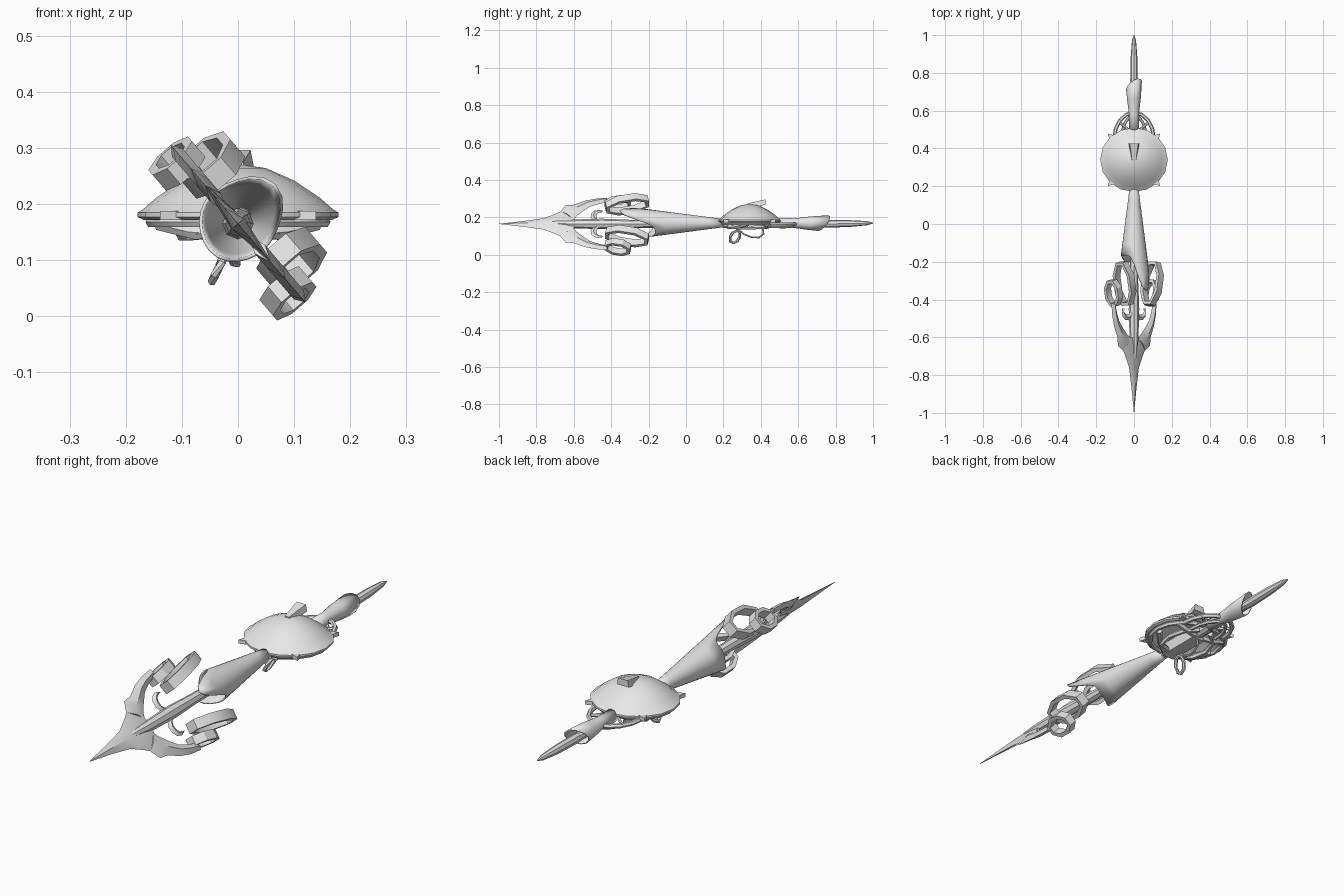
import bpy, bmesh, math
from mathutils import Vector

if "Cube" in bpy.data.objects:
    bpy.data.objects.remove(bpy.data.objects["Cube"])

metal = bpy.data.materials.new("grey metal")
metal.diffuse_color = (0.8, 0.8, 0.8, 1)
metal.use_nodes = True
metal.node_tree.nodes["Principled BSDF"].inputs["Base Color"].default_value = metal.diffuse_color
ZC = 0.165                              # height of the long axis
U = Vector((-0.65, 0, 0.76))            # blade width direction
N = Vector((0.76, 0, 0.65))             # blade thickness direction
Y = Vector((0, 1, 0))
C = Vector((0, 0, ZC))


def loft(name, rings, loop=False, cap=True):
    """Skin a list of closed cross-sections."""
    bm = bmesh.new()
    rows = [[bm.verts.new(p) for p in r] for r in rings]
    m, n = len(rows), len(rows[0])
    for i in range(m if loop else m - 1):
        a, b = rows[i], rows[(i + 1) % m]
        for j in range(n):
            k = (j + 1) % n
            bm.faces.new((a[j], a[k], b[k], b[j]))
    if cap and not loop:
        bm.faces.new(rows[0])
        bm.faces.new(rows[-1])
    bmesh.ops.recalc_face_normals(bm, faces=bm.faces)
    me = bpy.data.meshes.new(name)
    bm.to_mesh(me)
    bm.free()
    me.materials.append(metal)
    ob = bpy.data.objects.new(name, me)
    bpy.context.collection.objects.link(ob)
    return ob


def shaft(name, profile, sides=10):
    """Turned part along y from (y, radius, z) points."""
    return loft(name, [[Vector((r * math.cos(t), y, z + r * math.sin(t)))
                        for t in (2 * math.pi * k / sides for k in range(sides))]
                       for y, r, z in profile])


def tube(name, path, radius, loop=False, sides=6):
    pts = [Vector(p) for p in path]
    m, rings = len(pts), []
    for i, p in enumerate(pts):
        a = pts[i - 1] if (i or loop) else p
        b = pts[(i + 1) % m] if (i < m - 1 or loop) else p
        d = (b - a).normalized()
        ref = Vector((0, 0, 1)) if abs(d.z) < 0.9 else Vector((1, 0, 0))
        e = d.cross(ref).normalized()
        f = d.cross(e)
        rings.append([p + radius * (e * math.cos(t) + f * math.sin(t))
                      for t in (2 * math.pi * k / sides for k in range(sides))])
    return loft(name, rings, loop)


def on_blade(y, r, s=0.0, side=1):
    return C + Y * y + U * (r * side) + N * s


def blade_strip(name, pairs, thick, side):
    """Ridged blade from (outer y, outer r, inner y, inner r) points."""
    rings = []
    for yo, ro, yi, ri in pairs:
        ym, rm = (yo + yi) / 2, (ro + ri) / 2
        rings.append([on_blade(yo, ro, 0, side), on_blade(ym, rm, thick, side),
                      on_blade(yi, ri, 0, side), on_blade(ym, rm, -thick, side)])
    return loft(name, rings)


def hoop(name, centre, a, b, high, tilt, side):
    """Faceted wide band lying across the end of a barb."""
    y0, r0, s0 = centre
    rings = []
    for k in range(8):
        t = 2 * math.pi * (k + 0.5) / 8
        ring = []
        for off, h in ((0, -high), (0, high), (-0.018, high), (-0.018, -high)):
            p, q = (a + off) * math.cos(t), (b + off) * math.sin(t)
            ring.append(on_blade(y0 + p * math.cos(tilt) + h * math.sin(tilt),
                                 r0 - p * math.sin(tilt) + h * math.cos(tilt), s0 + q, side))
        rings.append(ring)
    return loft(name, rings, loop=True)


# Spear tip and mirrored barbs
loft("blade_tip", [[on_blade(y, r), on_blade(y, 0, t), on_blade(y, -r), on_blade(y, 0, -t)]
                   for y, r, t in ((-1, 0.001, 0.001), (-0.87, 0.02, 0.008), (-0.76, 0.04, 0.014),
                                   (-0.70, 0.07, 0.015), (-0.65, 0.10, 0.014), (-0.60, 0.06, 0.01))])
prong = [(-0.67, 0.09, -0.60, 0.03), (-0.645, 0.13, -0.585, 0.055), (-0.60, 0.135, -0.555, 0.085),
         (-0.54, 0.163, -0.515, 0.12), (-0.48, 0.178, -0.475, 0.137), (-0.42, 0.184, -0.43, 0.15)]
for side, word in ((1, "upper"), (-1, "lower")):
    blade_strip(word + "_prong", prong, 0.012, side)
    hook = []
    for k in range(8):
        t = math.radians(-100 + 210 * k / 7)
        w = 0.016 * math.sin(math.pi * (k + 0.4) / 7.8)
        hook.append((-0.46 - (0.035 + w) * math.cos(t), 0.055 + (0.035 + w) * math.sin(t),
                     -0.46 - (0.035 - w) * math.cos(t), 0.055 + (0.035 - w) * math.sin(t)))
    blade_strip(word + "_crescent", hook, 0.008, side)
    hoop(word + "_large_hoop", (-0.315, 0.112, 0.03), 0.125, 0.062, 0.021, -0.2, side)
    hoop(word + "_small_hoop", (-0.365, 0.152, -0.013), 0.075, 0.05, 0.019, -0.2, side)

# Inner spike running through the sleeve
shaft("inner_spike", [(-0.76, 0.002, ZC + 0.005), (-0.70, 0.016, ZC + 0.003), (-0.62, 0.023, ZC),
                      (-0.45, 0.028, ZC), (-0.30, 0.022, ZC), (0.25, 0.018, ZC)], 8)

# Hollow flared sleeve with pointed tongues
rows = []
for i in range(7):
    f = i / 6
    row = []
    for k in range(24):
        t = 2 * math.pi * k / 24
        c = math.cos(t - math.radians(45))
        end = -0.165 - 0.19 * max(0, c) ** 4 - 0.04 * max(0, -math.cos(t - math.radians(60))) ** 6
        y = 0.2 + (end - 0.2) * f
        r = 0.022 + 0.13 * (0.2 - y)
        row.append(Vector((r * math.cos(t), y, ZC + 0.004 + r * math.sin(t))))
    rows.append(row)
sleeve = loft("flared_sleeve", rows, cap=False)
mod = sleeve.modifiers.new("wall", 'SOLIDIFY')
mod.thickness = 0.006

# Domed guard: outside, rim and inside in one profile
dome = [(0.004, 0.271), (0.05, 0.264), (0.10, 0.242), (0.145, 0.212), (0.170, 0.19), (0.179, 0.185),
        (0.179, 0.177), (0.168, 0.172), (0.15, 0.178), (0.10, 0.215), (0.004, 0.245)]
DC = Vector((0, 0.34, 0))
loft("domed_guard", [[DC + Vector((r * math.cos(t), 0.95 * r * math.sin(t), z))
                      for t in (2 * math.pi * k / 16 for k in range(16))] for r, z in dome])
tube("rim_ring", [DC + Vector((0.155 * math.cos(t), 0.145 * math.sin(t), 0.168))
                  for t in (2 * math.pi * k / 16 for k in range(16))], 0.01, True)
for k in range(4):                       # rim points
    a = math.radians(45 + 90 * k)
    d, e = Vector((math.cos(a), math.sin(a), 0)), Vector((-math.sin(a), math.cos(a), 0))
    loft("rim_point", [[DC + d * 0.197 + Vector((0, 0, z)), DC + d * 0.15 + e * 0.025 + Vector((0, 0, z)),
                        DC + d * 0.15 - e * 0.025 + Vector((0, 0, z))] for z in (0.172, 0.188)])

# Wedge on top of the dome
loft("top_wedge", [[Vector((-w, y, z0)), Vector((w, y, z0)), Vector((w * 0.8, y, z1)), Vector((-w * 0.8, y, z1))]
                   for y, w, z0, z1 in ((0.33, 0.012, 0.255, 0.275), (0.38, 0.02, 0.258, 0.286),
                                        (0.425, 0.028, 0.268, 0.296))])

# Arches, struts and hanging loops under the guard
for name, w, depth, z, r in (("outer_arch", 0.105, 0.59, 0.165, 0.010), ("inner_arch", 0.065, 0.575, 0.15, 0.008)):
    tube(name, [(w * math.cos(t), 0.45 + (depth - 0.45) * math.sin(t), z)
                for t in (math.pi * k / 8 for k in range(9))], r)
for s in (-1, 1):
    tube("guard_strut", [(s * 0.02, 0.25, 0.148), (s * 0.08, 0.27, 0.15), (s * 0.14, 0.33, 0.165)], 0.013)
    tube("guard_strut", [(s * 0.02, 0.42, 0.15), (s * 0.07, 0.43, 0.15), (s * 0.12, 0.43, 0.165)], 0.013)
    tube("side_bow", [(s * 0.03, 0.23, 0.15), (s * 0.085, 0.28, 0.145), (s * 0.1, 0.35, 0.145),
                      (s * 0.08, 0.42, 0.148), (s * 0.03, 0.46, 0.155)], 0.011)
    tube("arch_strut", [(s * 0.02, 0.49, 0.165), (s * 0.085, 0.545, 0.165)], 0.007)
loft("under_block", [[Vector((x * 0.03, y, z)) for x, z in ((-1, 0.138), (1, 0.138), (1.3, 0.18), (-1.3, 0.18))]
                     for y in (0.22, 0.42)])
tube("hanging_loop", [(-0.03 + 0.016 * math.sin(t), 0.262 + 0.026 * math.cos(t) + 0.01 * math.sin(t),
                       0.096 + 0.033 * math.sin(t))
                      for t in (2 * math.pi * k / 8 for k in range(8))], 0.008, True)
tube("thin_bow", [(-0.02, 0.28, 0.135), (-0.015, 0.31, 0.11), (-0.01, 0.35, 0.094), (0, 0.39, 0.092),
                  (0, 0.415, 0.11), (0, 0.41, 0.14)], 0.005)

# Rear grip, slanted collar and tail spike
shaft("rear_grip", [(0.2, 0.022, ZC), (0.45, 0.026, ZC + 0.004), (0.6, 0.024, ZC + 0.004), (0.74, 0.018, ZC)])
collar = []
for y, r, slant in ((0.5, 0.028, 0), (0.58, 0.026, 0), (0.66, 0.036, 0.01), (0.735, 0.042, 0.035)):
    ring = []
    for k in range(12):
        t = 2 * math.pi * k / 12
        ring.append(Vector((r * math.cos(t), y + slant * math.cos(t - math.radians(50)), ZC + 0.004 + r * math.sin(t))))
    collar.append(ring)
mod = loft("slanted_collar", collar, cap=False).modifiers.new("wall", 'SOLIDIFY')
mod.thickness = 0.005
shaft("tail_spike", [(0.62, 0.014, ZC), (0.76, 0.02, ZC), (0.88, 0.018, ZC + 0.002), (0.97, 0.011, ZC + 0.004),
                     (1.0, 0.002, ZC + 0.004)], 8)

# Smooth surfaces, sharp edges
bpy.ops.object.select_all(action='SELECT')
bpy.context.view_layer.objects.active = sleeve
bpy.ops.object.shade_smooth_by_angle(angle=math.radians(30))
